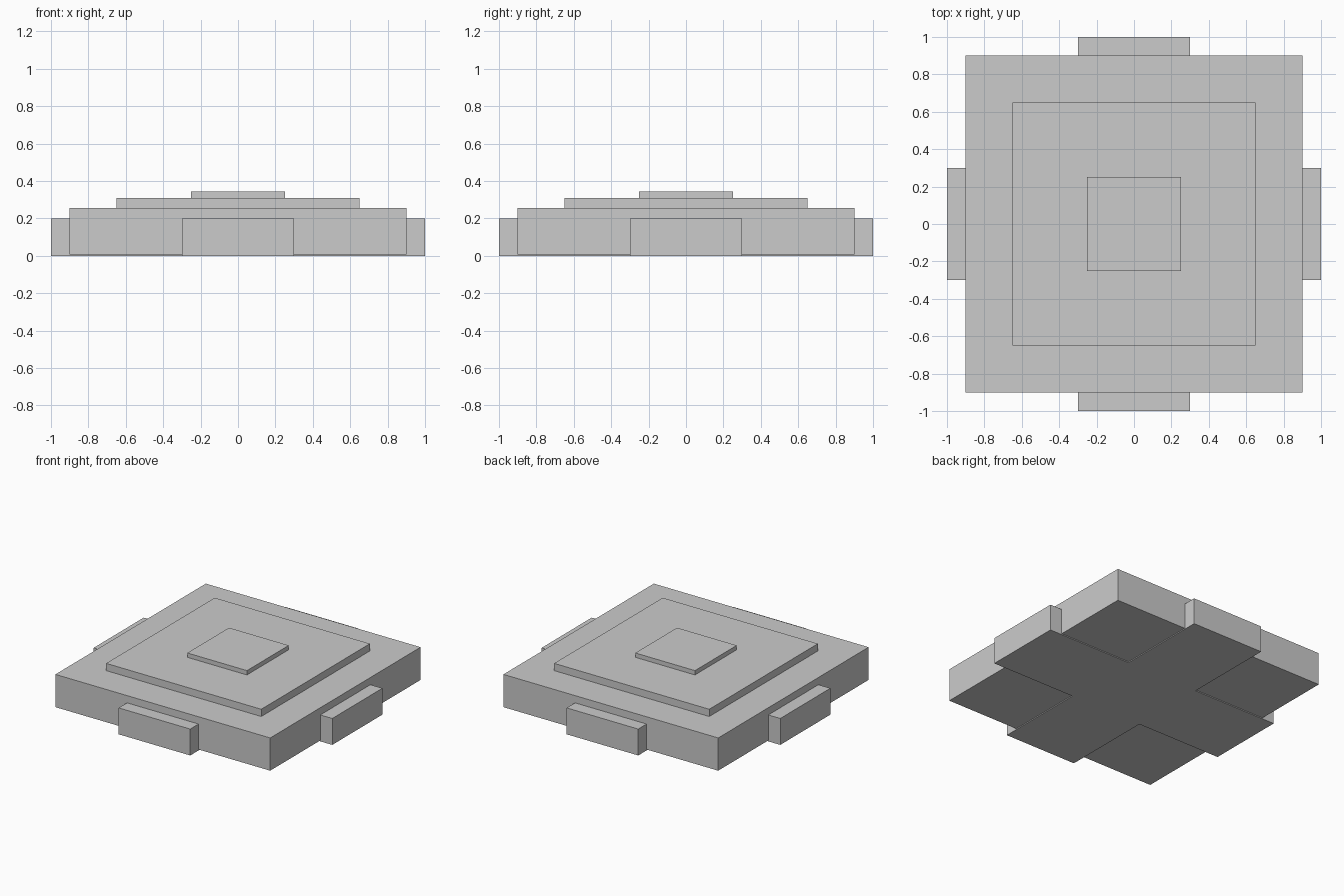
import bpy
import bmesh

cube = bpy.data.objects.get("Cube")
if cube:
    bpy.data.objects.remove(cube, do_unlink=True)

# One flat grey for every part
grey = bpy.data.materials.new("light_grey")
grey.use_nodes = True
colour = (0.6, 0.6, 0.6, 1)
grey.diffuse_color = colour
grey.node_tree.nodes["Principled BSDF"].inputs["Base Color"].default_value = colour


def prism(name, outline, bottom, top):
    """Extrude a flat outline upward into a closed solid."""
    bm = bmesh.new()
    face = bm.faces.new([bm.verts.new((x, y, bottom)) for x, y in outline])
    raised = bmesh.ops.extrude_face_region(bm, geom=[face], use_keep_orig=True)["geom"]
    verts = [v for v in raised if isinstance(v, bmesh.types.BMVert)]
    bmesh.ops.translate(bm, verts=verts, vec=(0, 0, top - bottom))
    bmesh.ops.recalc_face_normals(bm, faces=bm.faces)
    mesh = bpy.data.meshes.new(name)
    bm.to_mesh(mesh)
    bm.free()
    mesh.materials.append(grey)
    obj = bpy.data.objects.new(name, mesh)
    bpy.context.collection.objects.link(obj)
    return obj


def quarter_turns(points):
    """Repeat a run of points around the centre in four quarter turns."""
    outline = []
    for _ in range(4):
        outline += points
        points = [(-y, x) for x, y in points]
    return outline


# Cross of supports whose ends stick out past the base on all four sides
reach, half = 1.0, 0.3
prism("support_cross", quarter_turns([(reach, -half), (reach, half), (half, half)]), 0, 0.2)

# Stepped square slabs: half width, bottom, top
for name, size, bottom, top in (
    ("base_slab", 0.9, 0.007, 0.255),
    ("middle_step", 0.65, 0.255, 0.31),
    ("top_step", 0.25, 0.31, 0.343),
):
    prism(name, quarter_turns([(size, size)]), bottom, top)
